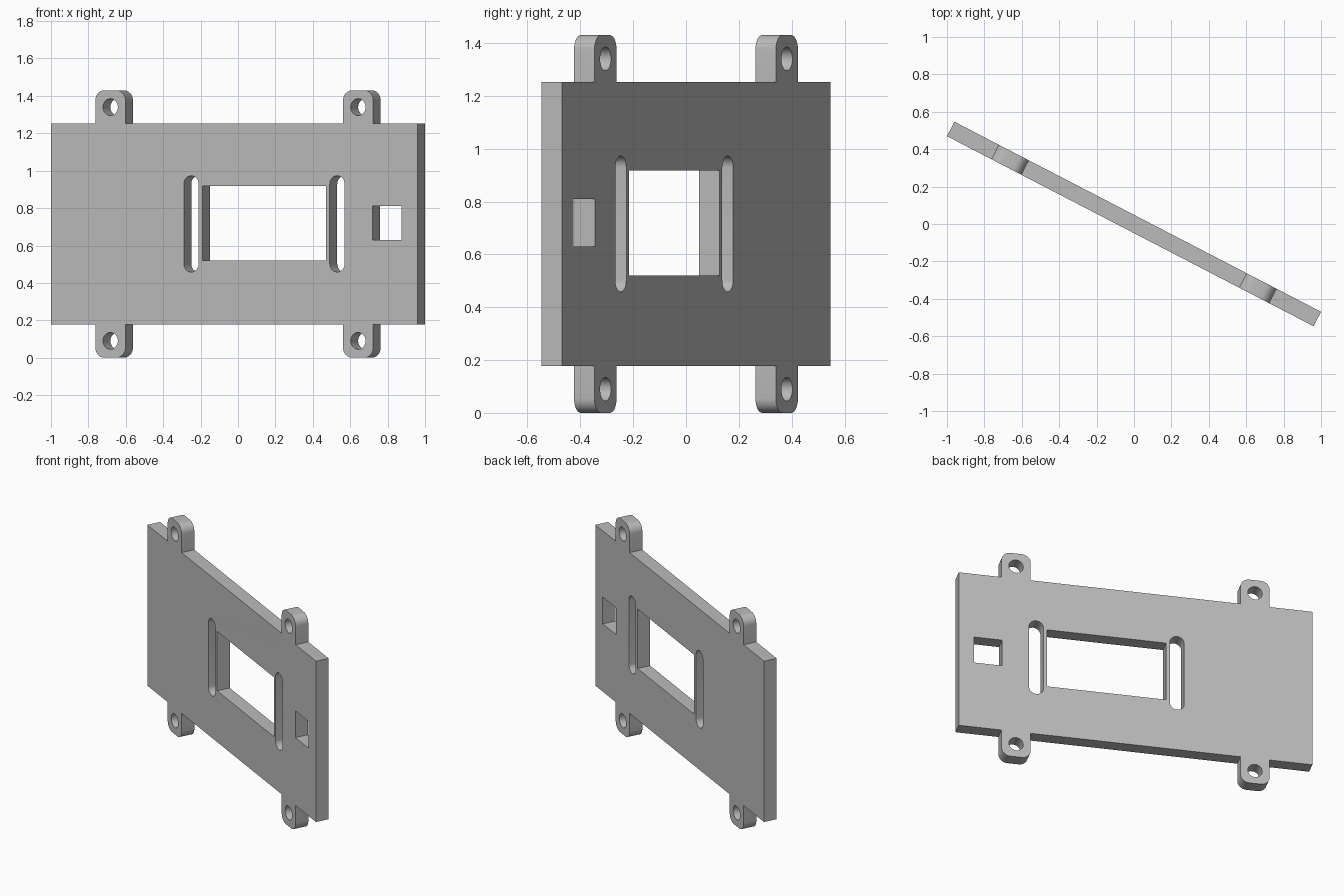
import bpy, bmesh
from math import pi, cos, sin, radians
from mathutils import Matrix

cube = bpy.data.objects.get("Cube")
if cube:
    bpy.data.objects.remove(cube, do_unlink=True)

HALF_LENGTH, THICKNESS, YAW = 1.104, 0.087, radians(-27.4)
HEIGHT, LOW, HIGH = 1.43, 0.18, 1.253
TAB_IN, TAB_OUT, TAB_ROUND = 0.655, 0.837, 0.055

grey = bpy.data.materials.new("plain grey")
grey.use_nodes = True
colour = (0.5, 0.5, 0.5, 1)
grey.diffuse_color = colour
grey.node_tree.nodes["Principled BSDF"].inputs["Base Color"].default_value = colour


def arc(x, y, r, start, end, steps):
    return [(x + r * cos(start + (end - start) * i / steps),
             y + r * sin(start + (end - start) * i / steps)) for i in range(steps + 1)]


def tab(x0, x1):
    """Rounded top tab, walked from right to left."""
    y = HEIGHT - TAB_ROUND
    return ([(x1, HIGH)] + arc(x1 - TAB_ROUND, y, TAB_ROUND, 0, pi / 2, 8)
            + arc(x0 + TAB_ROUND, y, TAB_ROUND, pi / 2, pi, 8) + [(x0, HIGH)])


def rectangle(x0, x1, y0, y1):
    return [(x0, y0), (x1, y0), (x1, y1), (x0, y1)]


def slot(x0, x1, y0, y1):
    x, r = (x0 + x1) / 2, (x1 - x0) / 2
    return arc(x, y1 - r, r, 0, pi, 16) + arc(x, y0 + r, r, pi, 2 * pi, 16)


# Outer outline: upper half, then the same half turned upside down
upper = ([(HALF_LENGTH, HIGH)] + tab(TAB_IN, TAB_OUT)
         + tab(-TAB_OUT, -TAB_IN) + [(-HALF_LENGTH, HIGH)])
loops = [upper + [(-x, HEIGHT - y) for x, y in upper]]

# Openings: main window, side slots, small window, screw holes
loops.append(rectangle(-0.191, 0.552, 0.52, 0.918))
loops += [slot(x, x + 0.09, 0.458, 0.973) for x in (-0.304, 0.575)]
loops.append(rectangle(0.833, 1.008, 0.63, 0.81))
for x in (-0.746, 0.746):
    for y in (0.09, HEIGHT - 0.09):
        loops.append(arc(x, y, 0.045, 0, 2 * pi, 32)[:-1])

# Filled and extruded profile
profile = bpy.data.curves.new("plate_profile", "CURVE")
profile.dimensions = "2D"
profile.fill_mode = "BOTH"
profile.extrude = THICKNESS / 2
for points in loops:
    spline = profile.splines.new("POLY")
    spline.points.add(len(points) - 1)
    for p, (x, y) in zip(spline.points, points):
        p.co = (x, y, 0, 1)
    spline.use_cyclic_u = True
helper = bpy.data.objects.new("plate_profile", profile)
bpy.context.collection.objects.link(helper)
bpy.context.view_layer.update()
mesh = bpy.data.meshes.new_from_object(
    helper.evaluated_get(bpy.context.evaluated_depsgraph_get()))
bpy.data.objects.remove(helper, do_unlink=True)

# Stand the plate upright and turn it
bm = bmesh.new()
bm.from_mesh(mesh)
bmesh.ops.remove_doubles(bm, verts=bm.verts, dist=0.0005)
bm.transform(Matrix.Rotation(YAW, 4, "Z") @ Matrix.Rotation(pi / 2, 4, "X"))
bmesh.ops.recalc_face_normals(bm, faces=bm.faces)
bm.to_mesh(mesh)
bm.free()
mesh.materials.clear()
mesh.materials.append(grey)
plate = bpy.data.objects.new("mounting_plate", mesh)
bpy.context.collection.objects.link(plate)
bpy.ops.object.select_all(action="DESELECT")
plate.select_set(True)
bpy.context.view_layer.objects.active = plate
bpy.ops.object.shade_smooth_by_angle(angle=radians(30))
